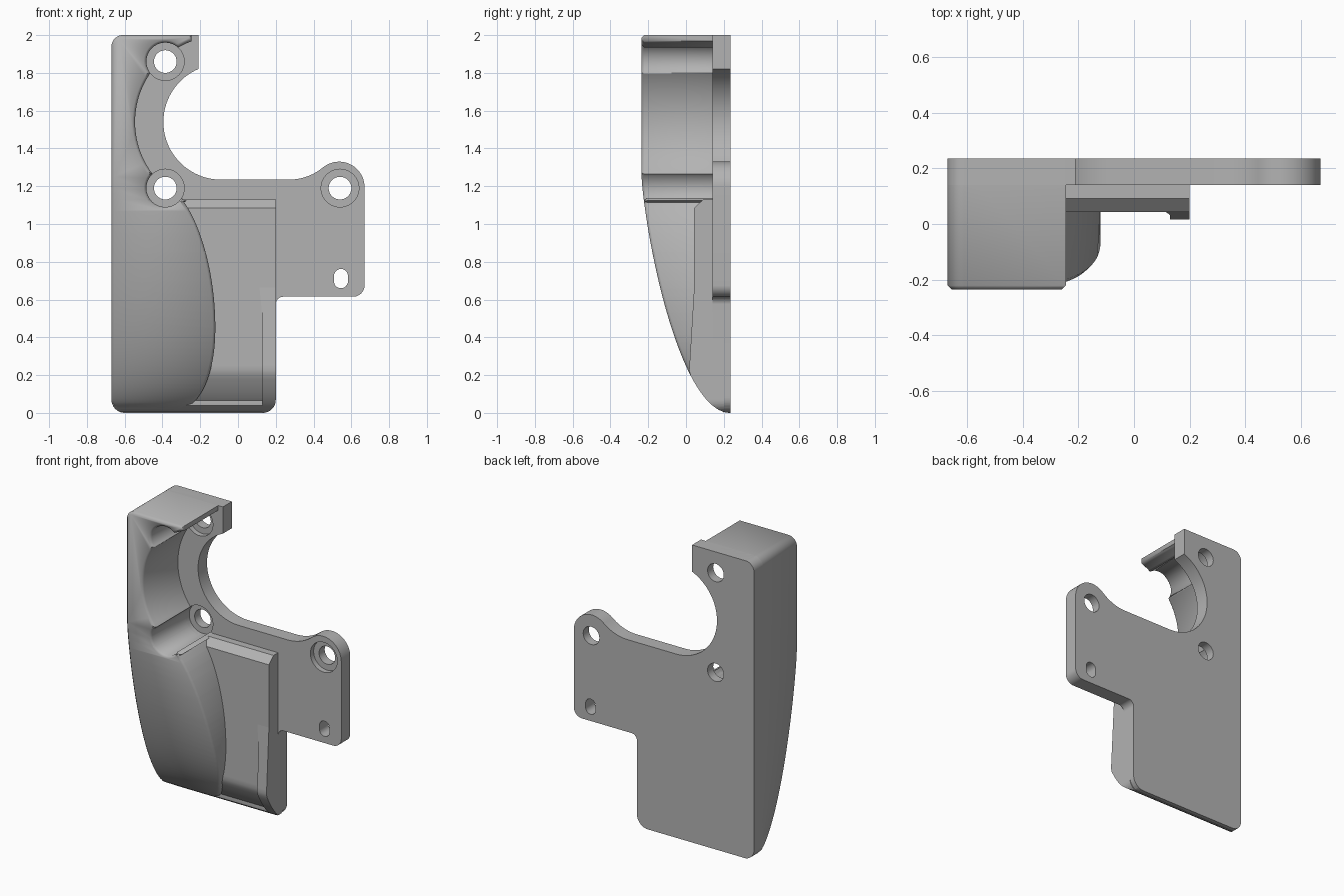
import bpy, bmesh
from math import sin, cos, tan, radians, sqrt
from mathutils import Vector
from mathutils.geometry import interpolate_bezier

if "Cube" in bpy.data.objects:
    bpy.data.objects.remove(bpy.data.objects["Cube"])

grey = bpy.data.materials.new("plain grey")
grey.use_nodes = True
grey.diffuse_color = (0.45, 0.45, 0.45, 1)
grey.node_tree.nodes["Principled BSDF"].inputs["Base Color"].default_value = grey.diffuse_color

BACK, FRONT, PLATE, INNER = 0.235, -0.235, 0.14, 0.2
BEND = 1.25            # height where the front starts to sweep back
RING = (-0.09, 1.54)   # centre of the large round opening
SCREWS = [(-0.385, 1.86), (-0.385, 1.19), (0.54, 1.19)]


def sweep(z):
    """Front surface depth of the swept body at height z."""
    u = max(0, 1 - z / BEND)
    return BACK - (BACK - FRONT) * sqrt(max(0, 1 - u ** 1.3))


def arc(centre, r, a0, a1, n=24):
    angles = [radians(a0 + (a1 - a0) * i / n) for i in range(n + 1)]
    return [(centre[0] + r * cos(a), centre[1] + r * sin(a)) for a in angles]


def circle(centre, r, n=64):
    return arc(centre, r, 0, 360, n)[:-1]


def rounded(points, n=8):
    """Outline with the corners that carry a radius filleted."""
    out = []
    for i, pt in enumerate(points):
        p = Vector(pt[:2])
        if len(pt) < 3:
            out.append(p)
            continue
        u = (Vector(points[i - 1][:2]) - p).normalized()
        v = (Vector(points[(i + 1) % len(points)][:2]) - p).normalized()
        half, r = u.angle(v) / 2, pt[2]
        c = p + (u + v).normalized() * r / sin(half)
        d0, d1 = p + u * r / tan(half) - c, p + v * r / tan(half) - c
        out += [c + d0.lerp(d1, k / n).normalized() * r for k in range(n + 1)]
    return out


def prism(name, outline, y0, y1):
    bm = bmesh.new()
    face = bm.faces.new([bm.verts.new((p[0], y0, p[1])) for p in outline])
    new = bmesh.ops.extrude_face_region(bm, geom=[face])["geom"]
    bmesh.ops.translate(bm, vec=(0, y1 - y0, 0),
                        verts=[g for g in new if isinstance(g, bmesh.types.BMVert)])
    bmesh.ops.recalc_face_normals(bm, faces=bm.faces)
    mesh = bpy.data.meshes.new(name)
    bm.to_mesh(mesh)
    bm.free()
    ob = bpy.data.objects.new(name, mesh)
    bpy.context.collection.objects.link(ob)
    return ob


def activate(ob):
    bpy.ops.object.select_all(action='DESELECT')
    ob.select_set(True)
    bpy.context.view_layer.objects.active = ob


def cut(ob, outline, y0, y1):
    cutter = prism("cutter", outline, y0, y1)
    cutter.hide_render = True
    mod = ob.modifiers.new("cut", 'BOOLEAN')
    mod.operation, mod.solver, mod.object = 'DIFFERENCE', 'EXACT', cutter
    activate(ob)
    bpy.ops.object.modifier_apply(modifier=mod.name)
    bpy.data.objects.remove(cutter)


def shape(ob, depth, levels, soft=0, angle=30):
    """Soften the front rim, slice at the levels, then bend the front."""
    bm = bmesh.new()
    bm.from_mesh(ob.data)
    if soft:
        y0 = min(v.co.y for v in bm.verts)
        front = [f for f in bm.faces if all(v.co.y < y0 + 1e-4 for v in f.verts)]
        rim = {v for f in front for e in f.edges for v in e.verts
               if any(g.normal.y > -0.9 for g in e.link_faces)}
        bmesh.ops.inset_region(bm, faces=front, thickness=soft, use_even_offset=True)
        inner = {v for f in front for v in f.verts}
        for v in bm.verts:
            if v.co.y < y0 + 1e-4 and v not in inner:
                v.co.y += soft
    for z in levels:
        bmesh.ops.bisect_plane(bm, geom=bm.verts[:] + bm.edges[:] + bm.faces[:],
                               plane_co=(0, 0, z), plane_no=(0, 0, 1), dist=1e-5)
    for v in bm.verts:
        v.co.y = depth(v.co.y, v.co.z)
    bm.to_mesh(ob.data)
    bm.free()
    ob.data.materials.clear()
    ob.data.materials.append(grey)
    activate(ob)
    bpy.ops.object.shade_smooth_by_angle(angle=radians(angle))


LEVELS = [BEND * (i / 40) ** 2 for i in range(1, 41)]

# Back plate with the round opening and the screw lobe
lobe, valley = (0.535, 1.195), (0.27, 1.517)
plate = prism("back_plate", rounded(
    [(-0.67, 0, 0.07), (0.2, 0, 0.08), (0.2, 0.615, 0.04), (0.67, 0.615, 0.06)]
    + arc(lobe, 0.135, 0, 129.5) + arc(valley, 0.282, -50.5, -90)
    + arc(RING, 0.305, 270, 113.2, 48) + [(-0.21, 2), (-0.67, 2, 0.06)]), PLATE, BACK)
for s in SCREWS:
    cut(plate, circle(s, 0.1), 0, 0.175)
    cut(plate, circle(s, 0.06), 0, 0.4)
slot = arc((0.545, 0.725), 0.037, 0, 180, 16) + arc((0.545, 0.697), 0.037, 180, 360, 16)
cut(plate, slot, 0, 0.4)
shape(plate, lambda y, z: max(y, min(sweep(z), BACK)), LEVELS[:16])

# Thick side body, swept back towards the bottom
side = [p[:] for p in
        interpolate_bezier((-0.37, 0), (-0.2, 0), (-0.12, 0.2), (-0.12, 0.45), 20)[:-1]
        + interpolate_bezier((-0.12, 0.45), (-0.12, 0.72), (-0.19, 0.98), (-0.285, 1.115), 20)]
side = [tuple(p[:2]) for p in side]
body = prism("side_body", rounded(
    [(-0.67, 0, 0.07)] + side + [(-0.245, 1.14), (-0.245, 2), (-0.67, 2, 0.06)]), FRONT, INNER)
cut(body, circle(RING, 0.455, 128), -0.5, 0.5)
for s in SCREWS[:2]:
    cut(body, circle(s, 0.1), -0.5, 0.5)
shape(body, lambda y, z: min(INNER, y + sweep(z) - FRONT) if y < 0 else y,
      LEVELS, soft=0.014, angle=50)


# Raised middle pad with a chamfered top
def pad_depth(y, z):
    if y > 0.1:
        return y
    chamfer = max(0, z - 1.085) * 1.07
    return min(INNER, max(0.043 + chamfer, sweep(z) + 0.028))


pad = prism("middle_pad", rounded(
    [(-0.36, 0), (0.2, 0, 0.08), (0.2, 1.13), (-0.36, 1.13)]), 0, INNER)
cut(pad, circle(SCREWS[1], 0.1), -0.5, 0.5)
shape(pad, pad_depth, LEVELS[:30] + [1.085])


# Low lip along the pad's free edge
def lip_depth(y, z):
    if y > 0.1:
        return y
    return min(INNER, max(0.044 - 0.06 * (0.68 - z), sweep(z)))


lip = prism("edge_lip", rounded(
    [(0.13, 0), (0.2, 0, 0.069), (0.2, 0.68), (0.112, 0.68), (0.125, 0.55), (0.13, 0.45)]),
    0, INNER)
shape(lip, lip_depth, LEVELS[:28])
